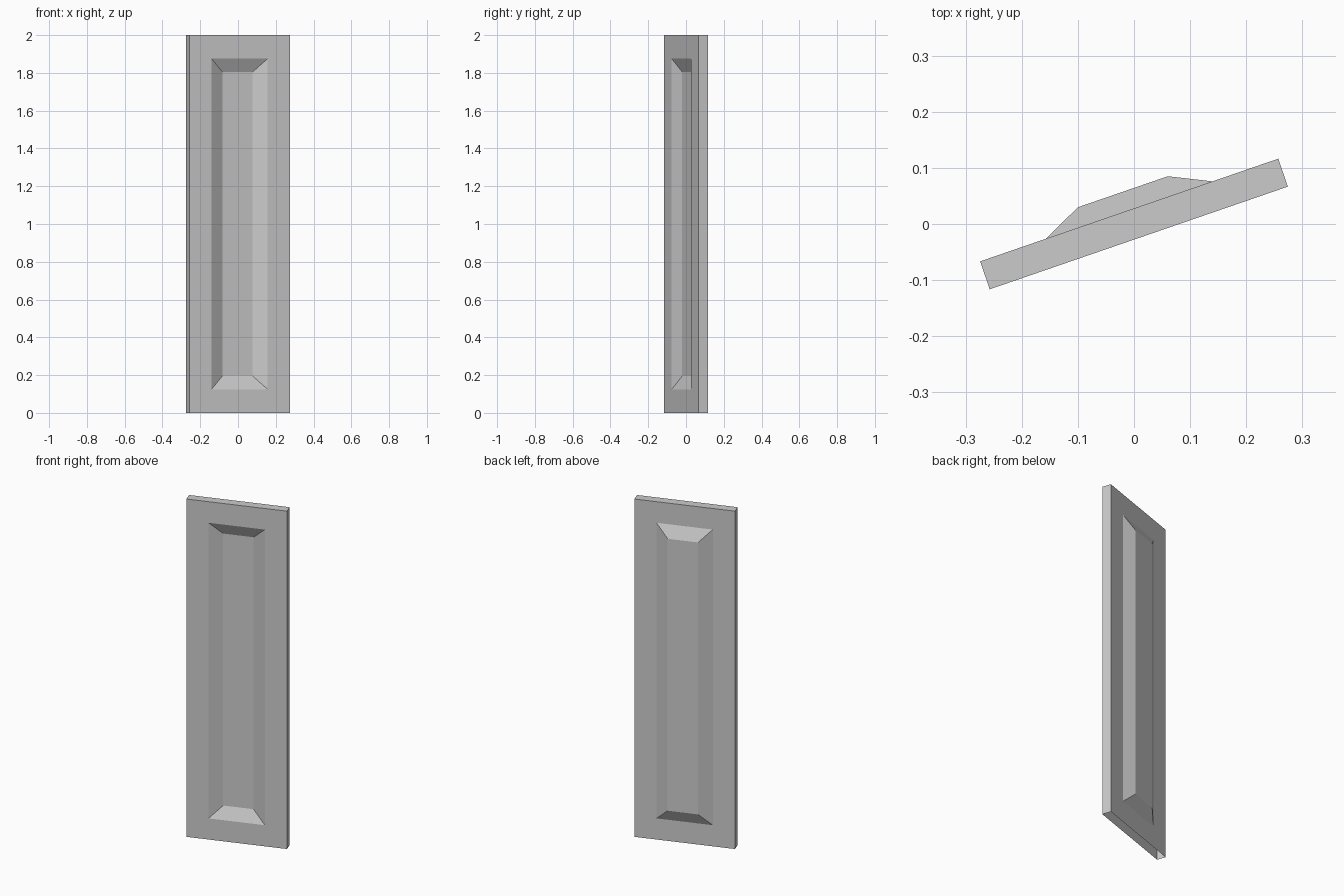
import bpy, bmesh, math
from mathutils import Matrix

if "Cube" in bpy.data.objects:
    bpy.data.objects.remove(bpy.data.objects["Cube"])

HALF_T, DEPTH, ANGLE = 0.0263, 0.0345, math.radians(19)

# Nested rectangles: (half width, margin from top and bottom, offset towards the back)
OUTER = (0.281, 0.0, 0.0)
RIM = (0.157, 0.125, 0.0)
FIELD = (0.0848, 0.195, DEPTH)

bm = bmesh.new()


def ring(rect, side):
    w, m, push = rect
    y = side * HALF_T + push
    return [bm.verts.new((x, y, z)) for x, z in
            ((-w, m), (w, m), (w, 2 - m), (-w, 2 - m))]


# Walk from the recessed front field, round the edge, to the raised back field
rings = [ring(r, -1) for r in (FIELD, RIM, OUTER)]
rings += [ring(r, 1) for r in (OUTER, RIM, FIELD)]
bm.faces.new(rings[0])
bm.faces.new(rings[-1][::-1])
for k, (a, b) in enumerate(zip(rings, rings[1:])):
    for i in range(4):
        if k == 2 and i == 0:
            continue  # underside is open
        j = (i + 1) % 4
        bm.faces.new((a[i], b[i], b[j], a[j]))

bmesh.ops.recalc_face_normals(bm, faces=bm.faces)

# Panel stands turned about the vertical axis
bm.transform(Matrix.Rotation(ANGLE, 4, 'Z'))
mesh = bpy.data.meshes.new("door_panel")
bm.to_mesh(mesh)
bm.free()
bpy.context.collection.objects.link(bpy.data.objects.new("door_panel", mesh))
